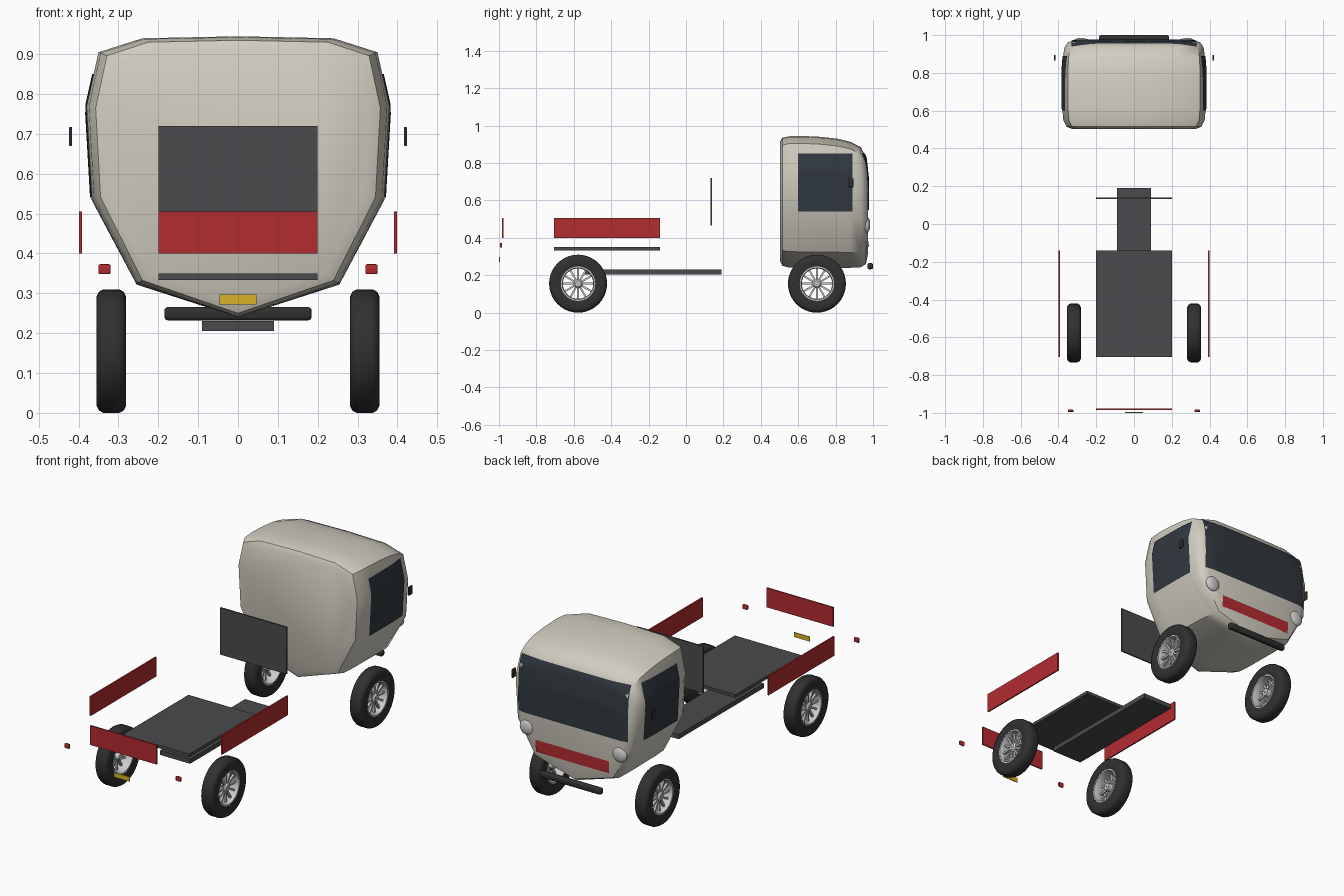
import bpy, bmesh, math
from mathutils import Vector, Matrix
from mathutils.bvhtree import BVHTree

if "Cube" in bpy.data.objects:
    bpy.data.objects.remove(bpy.data.objects["Cube"])


def material(name, r, g, b):
    m = bpy.data.materials.new(name)
    m.diffuse_color = (r, g, b, 1)
    m.use_nodes = True
    m.node_tree.nodes["Principled BSDF"].inputs["Base Color"].default_value = m.diffuse_color
    return m


CREAM = material("cream paint", 0.64, 0.61, 0.53)
RED = material("red paint", 0.45, 0.025, 0.03)
DARK = material("dark grey", 0.07, 0.07, 0.075)
BLACK = material("black trim", 0.03, 0.03, 0.03)
GLASS = material("tinted glass", 0.03, 0.04, 0.05)
YELLOW = material("yellow", 0.7, 0.45, 0.02)
SILVER = material("silver", 0.6, 0.6, 0.6)


def finish(name, bm, mat, smooth=True):
    bmesh.ops.recalc_face_normals(bm, faces=bm.faces)
    me = bpy.data.meshes.new(name)
    bm.to_mesh(me)
    bm.free()
    ob = bpy.data.objects.new(name, me)
    bpy.context.collection.objects.link(ob)
    me.materials.append(mat)
    if smooth:
        bpy.ops.object.select_all(action='DESELECT')
        ob.select_set(True)
        bpy.context.view_layer.objects.active = ob
        bpy.ops.object.shade_smooth_by_angle(angle=math.radians(40))
    return ob


def box(name, xs, ys, zs, mat, bevel=0.0):
    bm = bmesh.new()
    bmesh.ops.create_cube(bm, size=1)
    for v in bm.verts:
        v.co = Vector([(a + b) / 2 + c * (b - a) for (a, b), c in zip((xs, ys, zs), v.co)])
    if bevel:
        bmesh.ops.bevel(bm, geom=bm.edges[:], offset=bevel, segments=3, profile=0.5, affect='EDGES')
    return finish(name, bm, mat, bevel > 0)


def loft(bm, rings, closed=False):
    """Skin equal-length rings of points; cap the ends unless closed."""
    loops = [[bm.verts.new(p) for p in r] for r in rings]
    n = len(loops[0])
    pairs = list(zip(loops, loops[1:])) + ([(loops[-1], loops[0])] if closed else [])
    for a, b in pairs:
        for i in range(n):
            j = (i + 1) % n
            bm.faces.new((a[i], a[j], b[j], b[i]))
    if not closed:
        bm.faces.new(loops[0])
        bm.faces.new(loops[-1])


# cab: keeled cross-section lofted along y
half = [(0.24, 0.94), (0.35, 0.905), (0.38, 0.77), (0.367, 0.54), (0.255, 0.325)]
outline = [(0, 0.945)] + half + [(0, 0.24)] + [(-x, z) for x, z in reversed(half)]
sections = [  # y, width scale, top, bottom
    (0.503, 0.86, 0.915, 0.275), (0.515, 0.94, 0.935, 0.25), (0.55, 0.985, 0.943, 0.242),
    (0.62, 1, 0.945, 0.24), (0.72, 1, 0.94, 0.24), (0.81, 1, 0.93, 0.24),
    (0.88, 0.99, 0.913, 0.24), (0.935, 0.97, 0.885, 0.243), (0.962, 0.92, 0.83, 0.26),
    (0.974, 0.82, 0.72, 0.32)]
bm = bmesh.new()
loft(bm, [[(x * w, y, bot + (z - 0.24) / 0.705 * (top - bot)) for x, z in outline]
          for y, w, top, bot in sections])
bmesh.ops.recalc_face_normals(bm, faces=bm.faces)
cab_tree = BVHTree.FromBMesh(bm)
cab = finish("cab", bm, CREAM)


def patch(name, axis, sign, us, zs, mat, n=16):
    """Panel laid on the cab by casting a grid of rays along one axis."""
    bm = bmesh.new()
    grid = {}
    for i in range(n + 1):
        for k in range(n + 1):
            u = us[0] + (us[1] - us[0]) * i / n
            z = zs[0] + (zs[1] - zs[0]) * k / n
            o, d = Vector((u, u, z)), Vector((0, 0, 0))
            o[axis], d[axis] = 2 * sign, -sign
            hit = cab_tree.ray_cast(o, d)[0]
            if hit:
                hit[axis] += 0.004 * sign
                grid[i, k] = bm.verts.new(hit)
    for i in range(n):
        for k in range(n):
            q = [grid.get(c) for c in ((i, k), (i + 1, k), (i + 1, k + 1), (i, k + 1))]
            if all(q):
                bm.faces.new(q)
    ob = finish(name, bm, mat)
    outward = sum(p.normal[axis] for p in ob.data.polygons) * sign
    if outward < 0:
        ob.data.flip_normals()


patch("windscreen", 1, 1, (-0.33, 0.33), (0.55, 0.85), GLASS)
patch("front_red_band", 1, 1, (-0.22, 0.22), (0.355, 0.42), RED)

# flat body panels and chassis
box("chassis_beam", (-0.09, 0.09), (-0.54, 0.19), (0.205, 0.23), DARK)
box("bed_floor", (-0.2, 0.2), (-0.705, -0.14), (0.333, 0.35), DARK)
box("headboard", (-0.2, 0.2), (0.132, 0.14), (0.465, 0.72), DARK)
box("tailgate", (-0.2, 0.2), (-0.985, -0.977), (0.4, 0.505), RED)
box("number_plate", (-0.047, 0.047), (-1.0, -0.995), (0.272, 0.297), YELLOW)
box("front_bumper", (-0.185, 0.185), (0.97, 1.0), (0.232, 0.266), BLACK, 0.01)

# wheel parts: profiles (x, radius) revolved about the axle
tyre_profile = [(-0.034, 0.092), (-0.037, 0.115), (-0.037, 0.137), (-0.031, 0.149), (-0.02, 0.155),
                (0.02, 0.155), (0.031, 0.149), (0.037, 0.137), (0.037, 0.115), (0.034, 0.092)]
rim_profile = [(-0.033, 0.094), (-0.033, 0.085), (-0.02, 0.081),
               (0.02, 0.081), (0.033, 0.085), (0.033, 0.094)]
hub_profile = [(-0.02, 0.004), (-0.02, 0.02), (0.018, 0.024), (0.026, 0.016), (0.026, 0.004)]


def lathe(name, profile, c, side, mat, n=40):
    bm = bmesh.new()
    loft(bm, [[(c[0] + side * x, c[1] + r * math.cos(t), c[2] + r * math.sin(t)) for x, r in profile]
              for t in (2 * math.pi * i / n for i in range(n))], closed=True)
    finish(name, bm, mat)


def wheel(label, side, y):
    c = Vector((side * 0.318, y, 0.155))
    lathe(label + "_tyre", tyre_profile, c, side, BLACK)
    lathe(label + "_rim", rim_profile, c, side, SILVER)
    lathe(label + "_hub", hub_profile, c, side, SILVER, 20)
    bm = bmesh.new()
    for i in range(12):
        m = (Matrix.Translation(c + Vector((side * 0.01, 0, 0)))
             @ Matrix.Rotation(2 * math.pi * i / 12, 4, 'X')
             @ Matrix.Translation((0, 0, 0.05)) @ Matrix.Diagonal((0.012, 0.01, 0.066, 1)))
        bmesh.ops.create_cube(bm, size=1, matrix=m)
    finish(label + "_spokes", bm, SILVER, False)


# paired parts on both sides
for side, s in ((1, "right"), (-1, "left")):
    def span(a, b):
        return tuple(sorted((side * a, side * b)))
    wheel("front_wheel_" + s, side, 0.7)
    wheel("rear_wheel_" + s, side, -0.577)
    patch("side_window_" + s, 0, side, (0.6, 0.89), (0.54, 0.85), GLASS)
    box("side_board_" + s, span(0.391, 0.399), (-0.705, -0.14), (0.4, 0.505), RED)
    box("tail_light_" + s, span(0.32, 0.35), (-0.995, -0.983), (0.348, 0.373), RED, 0.004)
    box("mirror_" + s, span(0.416, 0.424), (0.865, 0.895), (0.67, 0.718), BLACK, 0.003)
    bm = bmesh.new()
    bmesh.ops.create_uvsphere(bm, u_segments=24, v_segments=12, radius=1,
                              matrix=Matrix.Translation((side * 0.28, 0.967, 0.47))
                              @ Matrix.Diagonal((0.042, 0.018, 0.042, 1)))
    finish("headlight_" + s, bm, SILVER)
